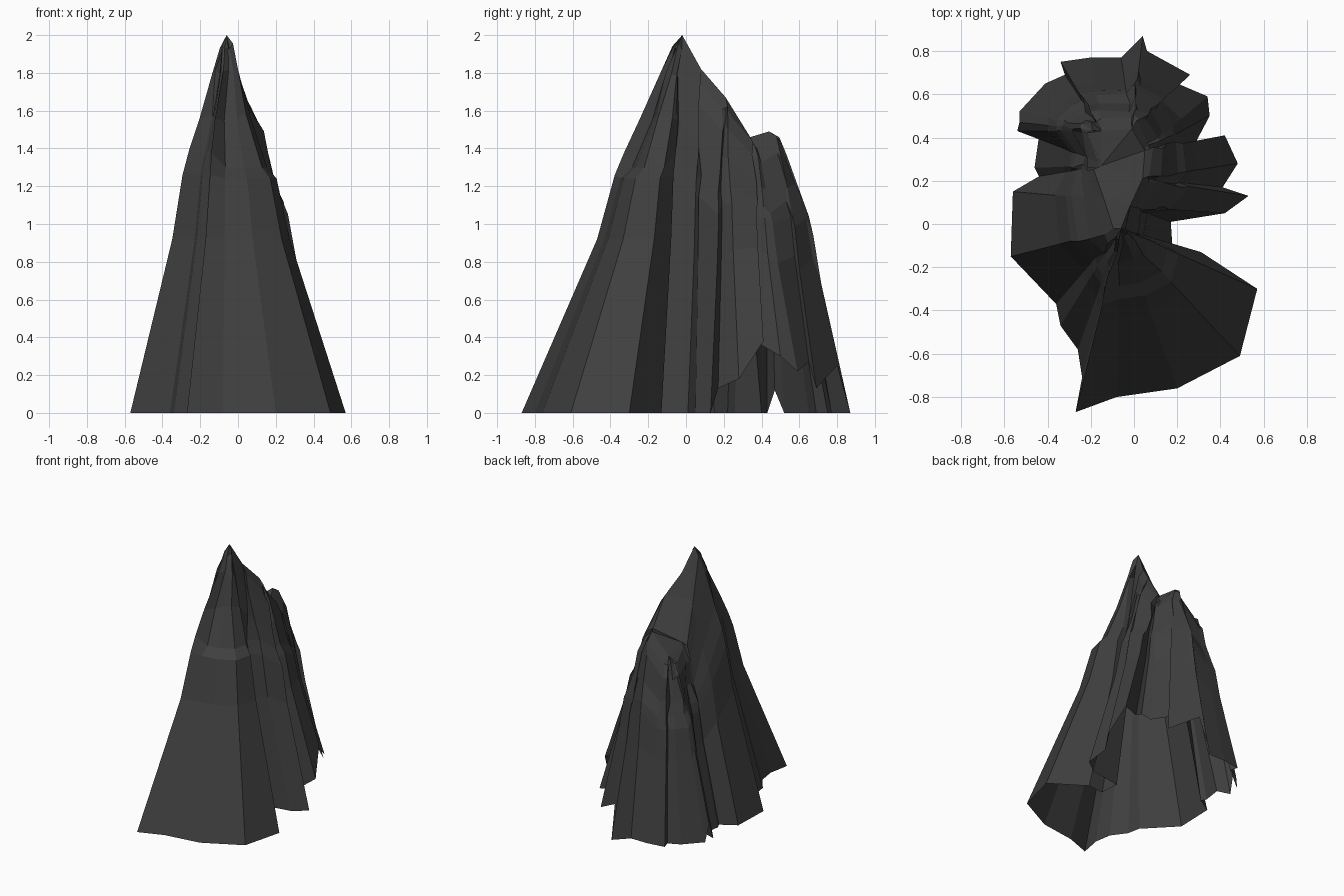
import bpy, bmesh, random
from mathutils import Vector

if "Cube" in bpy.data.objects:
    bpy.data.objects.remove(bpy.data.objects["Cube"])

random.seed(4)

# Ragged foot outline, counter-clockwise: x, y, height of the open lower edge
foot = [(-.27, -.87, 0), (-.08, -.80, 0), (.20, -.76, 0), (.49, -.61, 0),
        (.57, -.30, 0), (.31, -.13, 0), (.18, -.14, 0), (.17, .01, 0),
        (.42, .05, 0), (.53, .13, 0), (.41, .17, .13), (.48, .28, .18),
        (.42, .41, .38), (.26, .33, .40), (.35, .50, .30), (.34, .59, .22),
        (.20, .65, .27), (.26, .69, .13), (.06, .80, .25), (.04, .87, 0),
        (-.06, .77, 0), (-.20, .77, 0), (-.34, .75, 0), (-.32, .69, 0),
        (-.41, .65, 0), (-.53, .52, 0), (-.53, .47, .12), (-.54, .43, 0),
        (-.44, .40, 0), (-.46, .26, 0), (-.44, .22, 0), (-.56, .15, 0),
        (-.57, -.15, 0), (-.36, -.37, 0), (-.34, -.47, 0), (-.26, -.58, 0),
        (-.24, -.71, 0)]

# Crest line: main peak, right ridge, rear peak, and left rim of the hollow
crest = [(-.06, -.02, 2.0), (-.02, .08, 1.82), (.04, .21, 1.67), (.05, .34, 1.46),
         (-.01, .44, 1.49), (-.15, .43, 1.33), (-.15, .27, 1.38), (-.11, .11, 1.65)]
# Which crest point each foot point climbs to
climb = "000000011222333344444" + "5555555" + "666" + "7" + "00000"

# Cliff profile: share of height, share of distance left to the crest
profile = [(0, 1), (.46, .53), (.63, .42), (.69, .35), (.78, .25),
           (.9, .14), (.97, .06), (1, 0)]
# The front buttress has a stepped shoulder
buttress = [(0, 1), (.46, .53), (.62, .42), (.65, .34), (.78, .19),
            (.9, .1), (.97, .04), (1, 0)]
# Bulge of the slopes below each crest point (lower is rounder)
bulge = [1, 1, .9, .85, .7, .7, .85, .9]

bm = bmesh.new()
columns = []
crest_verts = [bm.verts.new(c) for c in crest]
for i, (p, c) in enumerate(zip(foot, climb)):
    k = int(c)
    p, top = Vector(p), Vector(crest[k])
    power = .9 if i > 31 else bulge[k]
    column = []
    for h, f in (buttress if 1 <= i <= 4 else profile)[:-1]:
        v = top.lerp(p, f ** power)
        v.z = p.z + (top.z - p.z) * h
        if h > .66:
            v += Vector([random.uniform(-.014, .014) for _ in range(2)]
                        + [random.uniform(-.02, .02)])
        column.append(bm.verts.new(v))
    columns.append(column + [crest_verts[k]])

# Cliff walls
for i, a in enumerate(columns):
    b = columns[(i + 1) % len(columns)]
    for j in range(len(profile) - 1):
        quad = [a[j], b[j], b[j + 1], a[j + 1]]
        bm.faces.new(list(dict.fromkeys(quad)))
# Hollow between the crest ridges
bm.faces.new(crest_verts)
bmesh.ops.triangulate(bm, faces=[f for f in bm.faces if len(f.verts) > 4])
bmesh.ops.recalc_face_normals(bm, faces=bm.faces)

mesh = bpy.data.meshes.new("rock_spire")
bm.to_mesh(mesh)
bm.free()
rock = bpy.data.objects.new("rock_spire", mesh)
bpy.context.collection.objects.link(rock)

# Dark stone
stone = bpy.data.materials.new("dark_stone")
stone.diffuse_color = (.05, .05, .05, 1)
stone.use_nodes = True
stone.node_tree.nodes["Principled BSDF"].inputs["Base Color"].default_value = stone.diffuse_color
mesh.materials.append(stone)
